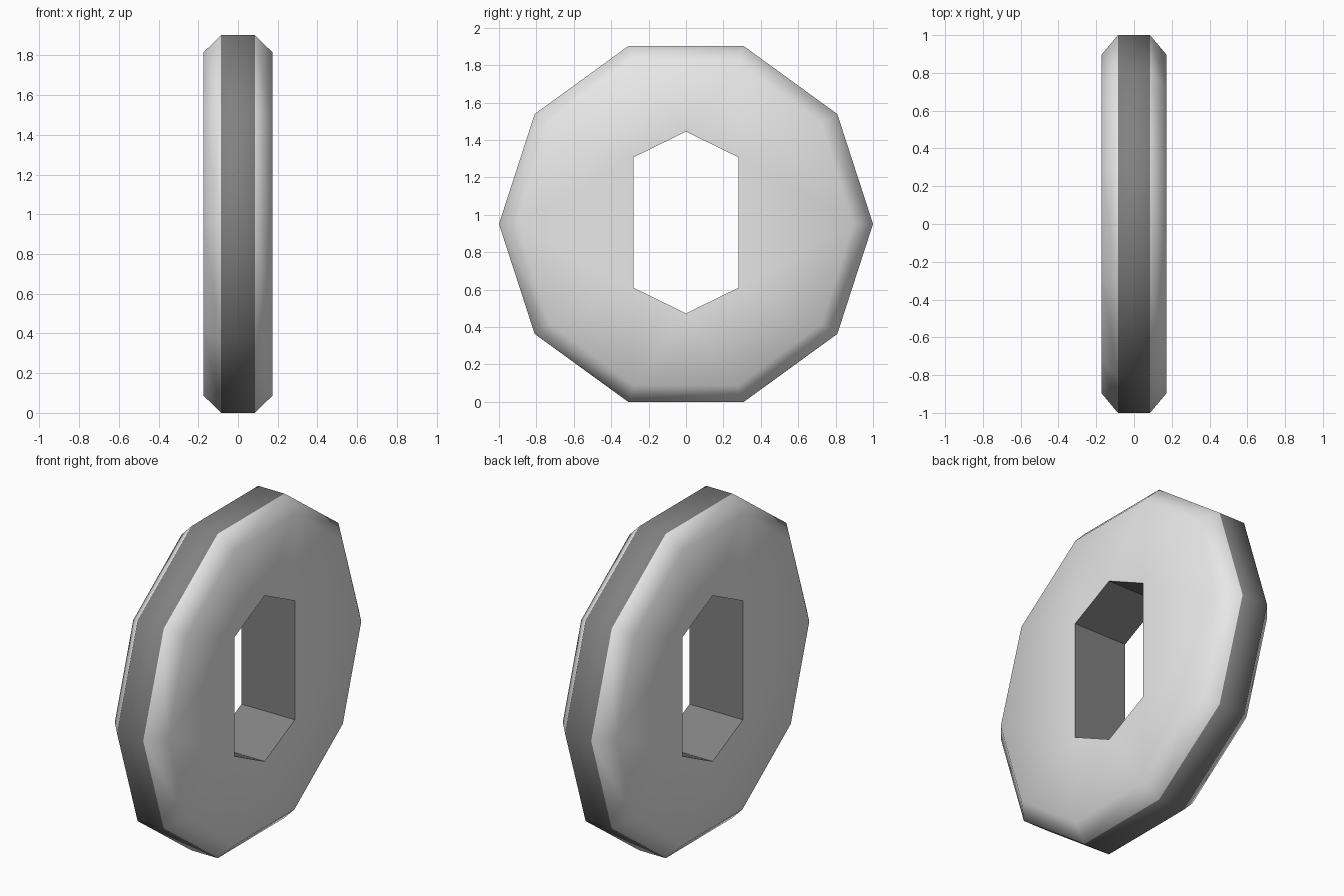
import bpy, bmesh, math

if "Cube" in bpy.data.objects:
    bpy.data.objects.remove(bpy.data.objects["Cube"])

CENTRE_Z = 0.951


def material(name, value):
    mat = bpy.data.materials.new(name)
    mat.diffuse_color = (value, value, value, 1)
    mat.use_nodes = True
    mat.node_tree.nodes["Principled BSDF"].inputs["Base Color"].default_value = mat.diffuse_color
    return mat


bm = bmesh.new()


def loop(x, points):
    return [bm.verts.new((x, y, z)) for y, z in points]


def decagon(ry, rz):
    return [(ry * math.cos(math.tau * i / 10), CENTRE_Z + rz * math.sin(math.tau * i / 10))
            for i in range(10)]


def bridge(a, b, mat):
    n = len(a)
    for i in range(n):
        j = (i + 1) % n
        bm.faces.new((a[i], a[j], b[j], b[i])).material_index = mat


# Chamfered ten-sided rim, dark around the middle band
rings = [loop(x, decagon(ry, rz)) for x, ry, rz in
         ((-0.173, 0.895, 0.909), (-0.085, 1, 1), (0.085, 1, 1), (0.173, 0.895, 0.909))]
for a, b, mat in zip(rings, rings[1:], (0, 1, 0)):
    bridge(a, b, mat)

# Tall six-sided dark hole through the middle
hexagon = [(0.28, 1.308), (0, 1.445), (-0.28, 1.308),
           (-0.28, 0.61), (0, 0.473), (0.28, 0.61)]
holes = [loop(x, hexagon) for x in (-0.173, 0.173)]
bridge(*holes, 1)

# Flat light side faces between rim and hole
for outer, inner in ((rings[0], holes[0]), (rings[-1], holes[1])):
    edges = [bm.edges.get((ring[i - 1], ring[i]))
             for ring in (outer, inner) for i in range(len(ring))]
    filled = bmesh.ops.triangle_fill(bm, edges=edges, use_beauty=True)
    for item in filled["geom"]:
        if isinstance(item, bmesh.types.BMFace):
            item.material_index = 0

bmesh.ops.recalc_face_normals(bm, faces=bm.faces[:])
mesh = bpy.data.meshes.new("ring_plate")
bm.to_mesh(mesh)
bm.free()
mesh.materials.append(material("light grey", 0.8))
mesh.materials.append(material("dark grey", 0.22))
plate = bpy.data.objects.new("ring_plate", mesh)
bpy.context.collection.objects.link(plate)

# Smooth rim and chamfer, keep the hole edges sharp
bpy.context.view_layer.objects.active = plate
plate.select_set(True)
bpy.ops.object.shade_smooth_by_angle(angle=math.radians(50))
